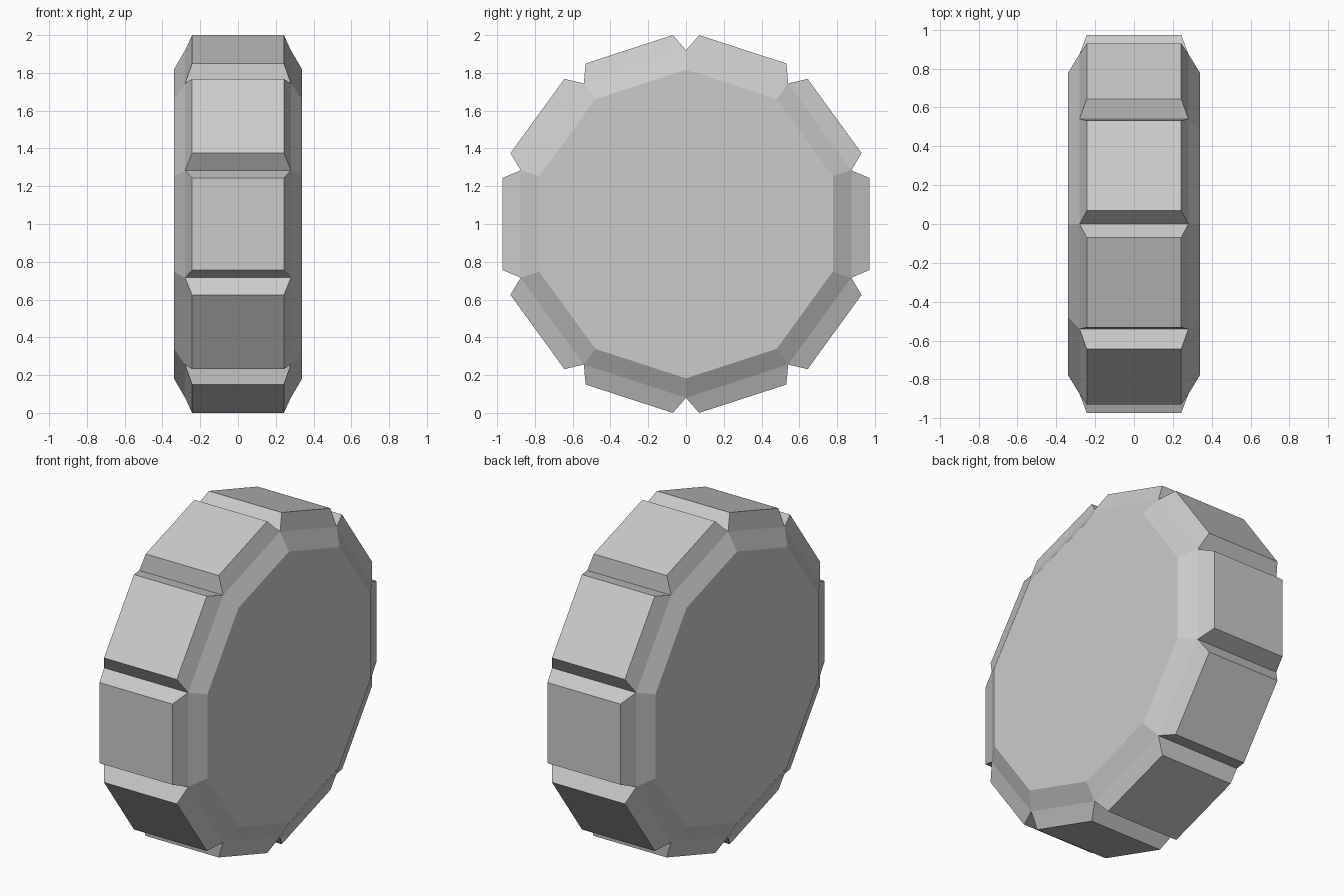
import bpy, bmesh
from math import sin, cos, radians, pi
from mathutils import Vector

if "Cube" in bpy.data.objects:
    bpy.data.objects.remove(bpy.data.objects["Cube"])

SIDES = 10
CENTRE_Z = 1.0


def point(x, radius, angle):
    return Vector((x, radius * cos(angle), CENTRE_Z + radius * sin(angle)))


bm = bmesh.new()

# Decagonal body: side face, bevelled shoulder, tread band, mirrored across x
profile = [(-0.34, 0.817), (-0.28, 0.92), (0.28, 0.92), (0.34, 0.817)]
rings = [[bm.verts.new(point(x, r, radians(90) + 2 * pi * i / SIDES))
          for i in range(SIDES)] for x, r in profile]
bm.faces.new(rings[0])
bm.faces.new(reversed(rings[-1]))
bands = []
for a, b in zip(rings, rings[1:]):
    bands.append([bm.faces.new((a[i], a[(i + 1) % SIDES], b[(i + 1) % SIDES], b[i]))
                  for i in range(SIDES)])

# Tread blocks: each band face becomes a raised block with sloping sides
for i, face in enumerate(bands[1]):
    angle = radians(90) + 2 * pi * (i + 0.5) / SIDES
    normal = Vector((0, cos(angle), sin(angle)))
    tangent = Vector((0, -sin(angle), cos(angle)))
    top = bmesh.ops.extrude_discrete_faces(bm, faces=[face])["faces"][0]
    centre = Vector((0, 0, CENTRE_Z)) + normal * 0.9725
    for v in top.verts:
        sx = 1 if v.co.x > 0 else -1
        st = 1 if (v.co - centre).dot(tangent) > 0 else -1
        v.co = centre + tangent * (0.243 * st) + Vector((0.243 * sx, 0, 0))

bmesh.ops.remove_doubles(bm, verts=bm.verts, dist=0.0001)
bmesh.ops.recalc_face_normals(bm, faces=bm.faces)
mesh = bpy.data.meshes.new("wheel")
bm.to_mesh(mesh)
bm.free()
wheel = bpy.data.objects.new("wheel", mesh)
bpy.context.collection.objects.link(wheel)
